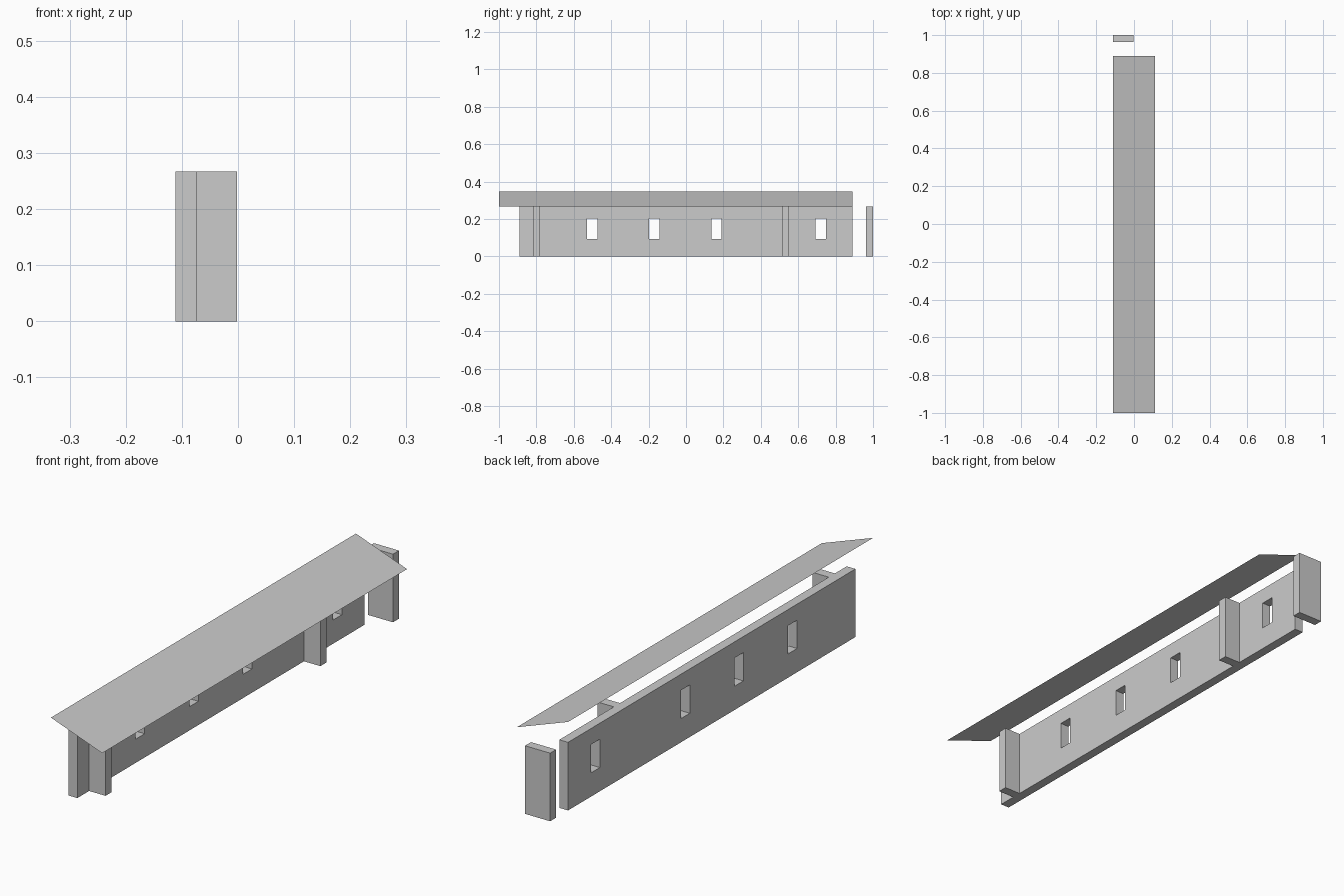
import bpy, bmesh

if "Cube" in bpy.data.objects:
    bpy.data.objects.remove(bpy.data.objects["Cube"])

HEIGHT = 0.267
X_BACK, X_FACE, X_TIP = -0.111, -0.073, -0.002


def make_object(name, bm):
    bmesh.ops.recalc_face_normals(bm, faces=bm.faces)
    mesh = bpy.data.meshes.new(name)
    bm.to_mesh(mesh)
    bm.free()
    obj = bpy.data.objects.new(name, mesh)
    bpy.context.collection.objects.link(obj)
    return obj


def extrude_plan(bm, plan, z0, z1):
    face = bm.faces.new([bm.verts.new((x, y, z0)) for x, y in plan])
    out = bmesh.ops.extrude_face_region(bm, geom=[face])
    verts = [v for v in out["geom"] if isinstance(v, bmesh.types.BMVert)]
    bmesh.ops.translate(bm, verts=verts, vec=(0, 0, z1 - z0))


def rect(x0, x1, y0, y1):
    return [(x0, y0), (x1, y0), (x1, y1), (x0, y1)]


# Long wall with two short cross walls, as one plan outline
plan = [(X_BACK, 0.889), (X_BACK, -0.891), (X_FACE, -0.891)]
for y0, y1 in ((-0.818, -0.780), (0.513, 0.551)):
    plan += [(X_FACE, y0), (X_TIP, y0), (X_TIP, y1), (X_FACE, y1)]
plan.append((X_FACE, 0.889))
bm = bmesh.new()
extrude_plan(bm, plan, 0, HEIGHT)
wall = make_object("long_wall", bm)

# Window openings through the long wall
bm = bmesh.new()
for y in (-0.502, -0.169, 0.163, 0.720):
    extrude_plan(bm, rect(X_BACK - 0.02, X_FACE + 0.02, y - 0.028, y + 0.028), 0.093, 0.204)
cutter = make_object("window_cutter", bm)
cutter.hide_render = True
cutter.hide_viewport = True
cut = wall.modifiers.new("windows", 'BOOLEAN')
cut.operation = 'DIFFERENCE'
cut.solver = 'EXACT'
cut.object = cutter

# Detached end wall
bm = bmesh.new()
extrude_plan(bm, rect(X_BACK, X_TIP, 0.963, 1.0), 0, HEIGHT)
make_object("end_wall", bm)

# Thin sloping roof sheet
bm = bmesh.new()
bm.faces.new([bm.verts.new((x, y, 0.347 if x < 0 else HEIGHT))
              for x, y in rect(-0.111, 0.111, -1.0, 0.889)])
make_object("roof", bm)
